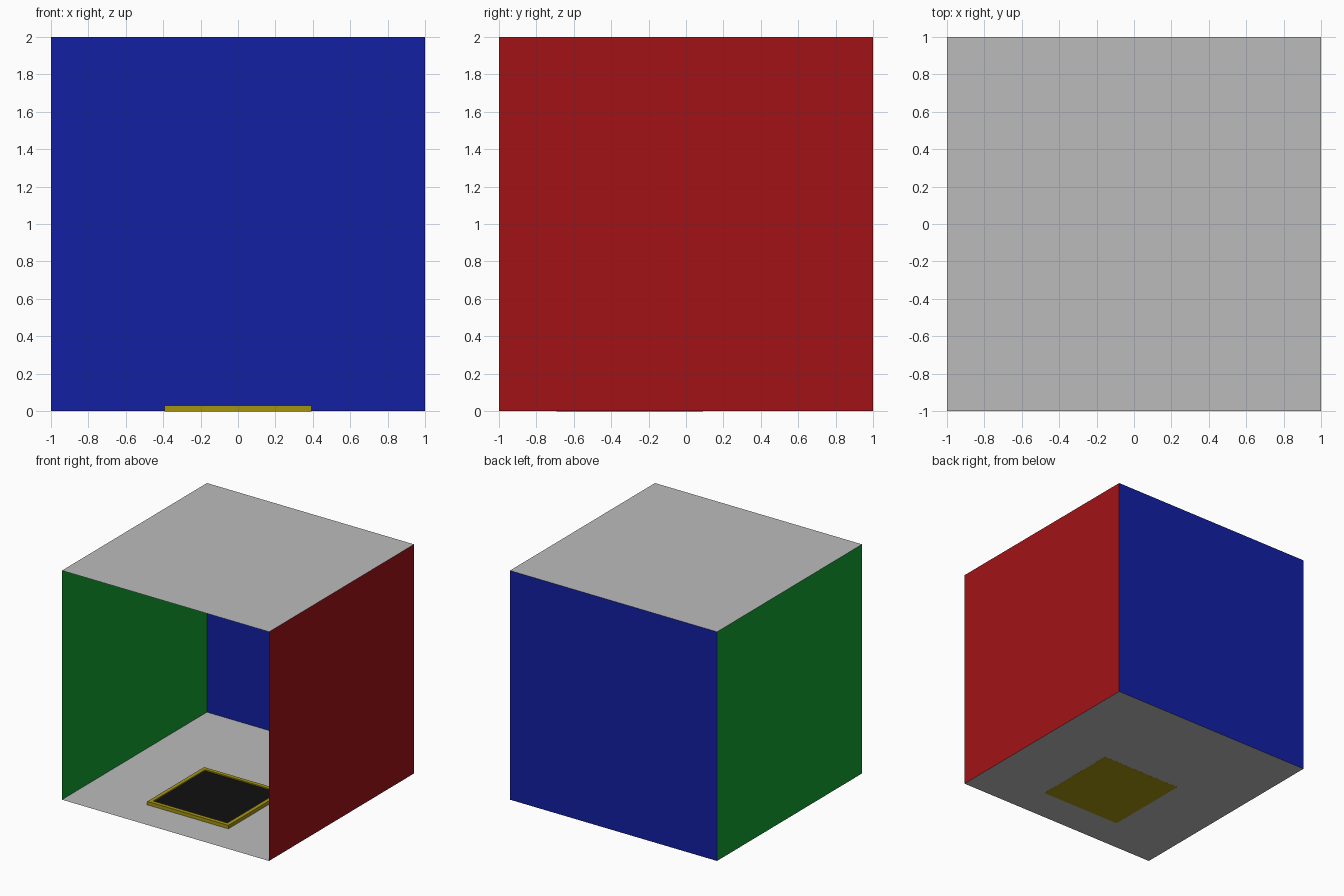
import bpy, bmesh
from math import pi
from mathutils import Matrix, Vector

if "Cube" in bpy.data.objects:
    bpy.data.objects.remove(bpy.data.objects["Cube"])


def material(name, rgb):
    m = bpy.data.materials.new(name)
    m.diffuse_color = (*rgb, 1)
    m.use_nodes = True
    m.node_tree.nodes["Principled BSDF"].inputs["Base Color"].default_value = m.diffuse_color
    return m


def add_object(name, bm, *mats):
    me = bpy.data.meshes.new(name)
    bm.to_mesh(me)
    bm.free()
    for m in mats:
        me.materials.append(m)
    ob = bpy.data.objects.new(name, me)
    bpy.context.collection.objects.link(ob)
    return ob


def panel(name, centre, angle, axis, mat):
    """2 x 2 single-sheet panel, facing into the room."""
    bm = bmesh.new()
    bmesh.ops.create_grid(bm, x_segments=1, y_segments=1, size=1,
                          matrix=Matrix.Translation(centre) @ Matrix.Rotation(angle, 4, axis))
    add_object(name, bm, mat)


grey = material("grey", (0.5, 0.5, 0.5))
green = material("green", (0.006, 0.36, 0.031))
red = material("red", (0.36, 0.006, 0.008))
blue = material("blue", (0.006, 0.014, 0.37))
yellow = material("yellow", (0.37, 0.30, 0.005))
black = material("black", (0.005, 0.005, 0.005))

# Room shell, open at the front
panel("floor", (0, 0, 0), 0, 'X', grey)
panel("ceiling", (0, 0, 2), pi, 'X', grey)
panel("back_wall", (0, 1, 1), pi / 2, 'X', blue)
panel("left_wall", (-1, 0, 1), pi / 2, 'Y', green)
panel("right_wall", (1, 0, 1), -pi / 2, 'Y', red)

# Low floor tray: yellow rim with a slightly sunken black top
half, height, rim, sink, lip = 0.392, 0.03, 0.034, 0.01, 0.0004
bm = bmesh.new()
bmesh.ops.create_cube(bm, size=1, matrix=Matrix.Translation((0, -0.3, (height - lip) / 2))
                      @ Matrix.Diagonal((2 * half, 2 * half, height + lip, 1)))
bm.normal_update()
top = max(bm.faces, key=lambda f: f.calc_center_median().z)
bmesh.ops.inset_region(bm, faces=[top], thickness=rim, use_even_offset=True)
inner = bmesh.ops.extrude_discrete_faces(bm, faces=[top])["faces"][0]
bmesh.ops.translate(bm, verts=inner.verts, vec=Vector((0, 0, -sink)))
inner.material_index = 1
add_object("floor_tray", bm, yellow, black)
